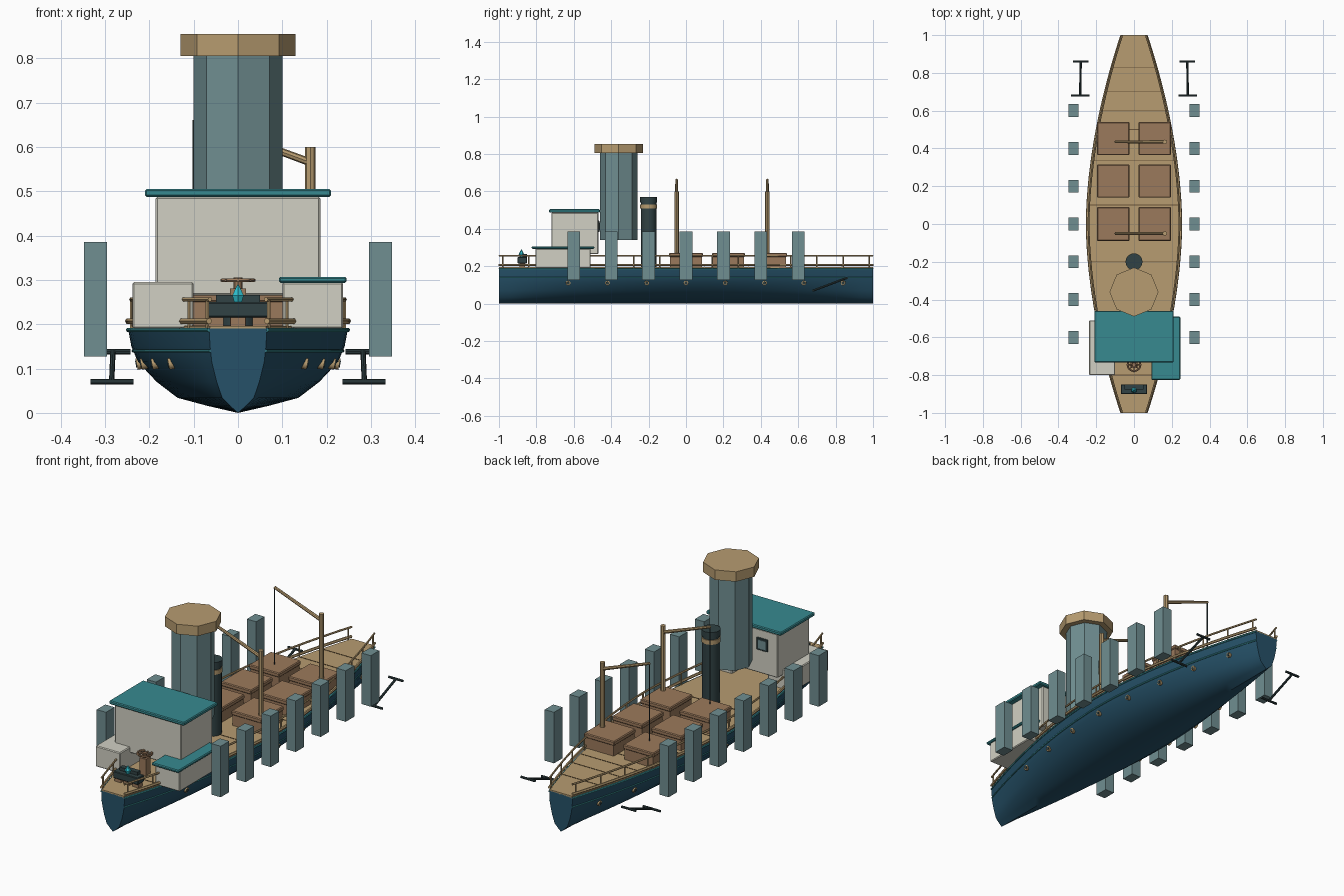
import bpy, bmesh, math
from mathutils import Vector

if "Cube" in bpy.data.objects:
    bpy.data.objects.remove(bpy.data.objects["Cube"])


def material(name, r, g, b):
    m = bpy.data.materials.new(name)
    m.diffuse_color = [(c / 255) ** 2.2 for c in (r, g, b)] + [1]
    m.use_nodes = True
    m.node_tree.nodes["Principled BSDF"].inputs["Base Color"].default_value = m.diffuse_color
    return m


NAVY = material("navy_hull", 42, 82, 104)
TEAL = material("teal_trim", 58, 137, 143)
TAN = material("tan_wood", 182, 155, 112)
BROWN = material("brown_crate", 154, 121, 92)
WHITE = material("cabin_white", 208, 207, 194)
SLATE = material("slate_blue", 111, 141, 144)
DARK = material("dark_iron", 52, 68, 70)
CYAN = material("cyan_crystal", 50, 190, 205)
SEAM = material("seam_brown", 105, 84, 58)


def finish(name, bm, mat, smooth=False):
    bmesh.ops.recalc_face_normals(bm, faces=bm.faces)
    me = bpy.data.meshes.new(name)
    bm.to_mesh(me)
    bm.free()
    me.materials.append(mat)
    ob = bpy.data.objects.new(name, me)
    bpy.context.collection.objects.link(ob)
    if smooth:
        bpy.ops.object.select_all(action='DESELECT')
        ob.select_set(True)
        bpy.context.view_layer.objects.active = ob
        bpy.ops.object.shade_smooth_by_angle(angle=math.radians(40))
    return ob


def box(name, mat, x0, x1, y0, y1, z0, z1, bevel=0.0):
    bm = bmesh.new()
    bmesh.ops.create_cube(bm, size=1)
    for v in bm.verts:
        v.co = Vector(((x0 + x1) / 2 + v.co.x * (x1 - x0),
                       (y0 + y1) / 2 + v.co.y * (y1 - y0),
                       (z0 + z1) / 2 + v.co.z * (z1 - z0)))
    if bevel:
        bmesh.ops.bevel(bm, geom=bm.edges[:], offset=bevel, segments=1, affect='EDGES')
    return finish(name, bm, mat)


def rod(name, mat, a, b, r0, r1=None, sides=8):
    """Straight round bar, optionally tapered, from a to b."""
    a, b = Vector(a), Vector(b)
    r1 = r0 if r1 is None else r1
    bm = bmesh.new()
    bmesh.ops.create_cone(bm, cap_ends=True, segments=sides, radius1=r0, radius2=r1,
                          depth=(b - a).length)
    q = Vector((0, 0, 1)).rotation_difference((b - a).normalized())
    for v in bm.verts:
        v.co = q @ v.co + (a + b) / 2
    return finish(name, bm, mat, smooth=sides > 8)


def tube(name, mat, pts, r, closed=False):
    """Round tube that follows a path."""
    bm = bmesh.new()
    pts = [Vector(p) for p in pts]
    n, rings = len(pts), []
    for i, p in enumerate(pts):
        nxt = pts[(i + 1) % n] if closed else pts[min(i + 1, n - 1)]
        prv = pts[i - 1] if closed else pts[max(i - 1, 0)]
        side = (nxt - prv).normalized().cross(Vector((0, 0, 1))).normalized()
        rings.append([bm.verts.new(p + side * r * math.cos(t) + Vector((0, 0, r * math.sin(t))))
                      for t in [k * math.pi / 3 for k in range(6)]])
    for i in range(n if closed else n - 1):
        A, B = rings[i], rings[(i + 1) % n]
        for k in range(6):
            bm.faces.new((A[k], A[(k + 1) % 6], B[(k + 1) % 6], B[k]))
    if not closed:
        bm.faces.new(rings[0])
        bm.faces.new(rings[-1])
    return finish(name, bm, mat, smooth=True)


# Hull shape: deck half width along the length, and one half section
def half_width(y):
    return 0.065 + 0.183 * (1 - min(abs(y), 1) ** 1.8)


SECTION = [(0, 0), (0.28, 0.016), (0.55, 0.034), (0.74, 0.07), (0.91, 0.115), (0.97, 0.15), (1, 0.19)]


def hull_x(y, z):
    for (f0, z0), (f1, z1) in zip(SECTION, SECTION[1:]):
        if z <= z1:
            return half_width(y) * (f0 + (f1 - f0) * (z - z0) / (z1 - z0))
    return half_width(y)


STATIONS = [-1 + i / 16 for i in range(33)]


def loft(name, mat, section, smooth):
    bm = bmesh.new()
    rows = [[bm.verts.new((half_width(y) * f, y, z)) for f, z in section] for y in STATIONS]
    m = len(section)
    for A, B in zip(rows, rows[1:]):
        for k in range(m):
            bm.faces.new((A[k], A[(k + 1) % m], B[(k + 1) % m], B[k]))
    bm.faces.new(rows[0])
    bm.faces.new(rows[-1])
    return finish(name, bm, mat, smooth)


loft("hull", NAVY, [(-f, z) for f, z in SECTION[:0:-1]] + SECTION, True)
loft("deck", TAN, [(-0.97, 0.185), (0.97, 0.185), (0.97, 0.196), (-0.97, 0.196)], False)
for y in (-0.8, -0.2, 0.1, 0.335, 0.5, 0.6, 0.7, 0.83):
    w = half_width(y) * 0.95
    box("deck_seam", SEAM, -w, w, y - 0.002, y + 0.002, 0.195, 0.1975)

# Hull trim, railings and portholes on both sides
for s in (-1, 1):
    tube("gunwale_trim", TEAL, [(s * half_width(y), y, 0.187) for y in STATIONS], 0.005)
    tube("side_stripe", TEAL, [(s * hull_x(y, 0.14), y, 0.14) for y in STATIONS], 0.004)
    tube("lower_rail", TAN, [(s * half_width(y), y, 0.207) for y in STATIONS], 0.007)
    tube("upper_rail", TAN, [(s * half_width(y) * 0.97, y, 0.256) for y in STATIONS], 0.005)
    for i in range(15):
        y = -0.98 + 0.14 * i
        x = s * half_width(y) * 0.97
        rod("rail_post", TAN, (x, y, 0.19), (x, y, 0.256), 0.004, sides=6)
    for i in range(8):
        y = -0.63 + 0.21 * i
        x = hull_x(y, 0.113)
        rod("porthole_rim", TAN, (s * (x - 0.01), y, 0.113), (s * (x + 0.005), y, 0.110), 0.013, sides=12)
        rod("porthole_glass", DARK, (s * (x - 0.01), y, 0.113), (s * (x + 0.007), y, 0.110), 0.008, sides=12)

    # Pillars alongside the hull
    for i in range(7):
        y = -0.6 + 0.2 * i
        xs = sorted((s * 0.295, s * 0.347))
        box("side_pillar", SLATE, xs[0], xs[1], y - 0.034, y + 0.034, 0.127, 0.385)

    # Anchors
    rod("anchor_shank", DARK, (s * 0.285, 0.68, 0.07), (s * 0.282, 0.86, 0.138), 0.006)
    rod("anchor_arms", DARK, (s * 0.236, 0.68, 0.07), (s * 0.333, 0.68, 0.07), 0.006)
    rod("anchor_stock", DARK, (s * 0.242, 0.86, 0.138), (s * 0.322, 0.86, 0.138), 0.006)

    # Cargo crates with lids
    for y0, y1 in ((-0.09, 0.09), (0.14, 0.315), (0.365, 0.54)):
        xs = sorted((s * 0.025, s * 0.195))
        box("crate", BROWN, xs[0] + 0.005, xs[1] - 0.005, y0 + 0.005, y1 - 0.005, 0.19, 0.255)
        box("crate_lid", BROWN, xs[0], xs[1], y0, y1, 0.25, 0.272, 0.004)

    # Rear cabin windows
    box("window_frame", DARK, s * 0.1 - 0.031, s * 0.1 + 0.031, -0.475, -0.463, 0.382, 0.445, 0.003)
    box("window_pane", SLATE, s * 0.1 - 0.021, s * 0.1 + 0.021, -0.465, -0.461, 0.392, 0.435)

# Cargo cranes
for y in (-0.05, 0.435):
    rod("crane_mast", TAN, (0.163, y, 0.19), (0.163, y, 0.6), 0.012)
    rod("crane_boom", TAN, (0.163, y, 0.565), (-0.1, y, 0.662), 0.009, 0.007)
    rod("crane_cable", DARK, (-0.1, y, 0.66), (-0.1, y, 0.27), 0.003, sides=6)

# Cabins and roofs
box("bridge_cabin", WHITE, -0.186, 0.186, -0.72, -0.468, 0.265, 0.487, 0.004)
box("bridge_roof", TEAL, -0.21, 0.21, -0.732, -0.46, 0.487, 0.505, 0.004)
box("left_cabin", WHITE, -0.238, -0.1, -0.8, -0.51, 0.19, 0.295, 0.004)
box("right_cabin", WHITE, 0.1, 0.237, -0.805, -0.51, 0.19, 0.295, 0.004)
box("right_cabin_roof", TEAL, 0.092, 0.245, -0.825, -0.49, 0.293, 0.307, 0.004)

# Large eight-sided funnel with cap
rod("funnel", SLATE, (0, -0.36, 0.34), (0, -0.36, 0.81), 0.1)
rod("funnel_cap", TAN, (0, -0.36, 0.805), (0, -0.36, 0.855), 0.13)

# Small smokestack with band
rod("smokestack", DARK, (0, -0.2, 0.19), (0, -0.2, 0.57), 0.041, sides=16)
rod("smokestack_band", TAN, (0, -0.2, 0.508), (0, -0.2, 0.53), 0.045, sides=16)
rod("smokestack_rim", DARK, (0, -0.2, 0.54), (0, -0.2, 0.57), 0.045, sides=16)

# Steering wheel on a pedestal
WY = -0.745
box("wheel_pedestal", BROWN, -0.018, 0.018, WY - 0.018, WY + 0.018, 0.19, 0.28)
rod("wheel_hub", BROWN, (0, WY, 0.275), (0, WY, 0.305), 0.01)
tube("wheel_rim", BROWN, [(0.034 * math.cos(t), WY + 0.034 * math.sin(t), 0.299)
                          for t in [k * math.pi / 8 for k in range(16)]], 0.005, True)
for k in range(4):
    c, d = 0.04 * math.cos(k * math.pi / 4), 0.04 * math.sin(k * math.pi / 4)
    rod("wheel_spoke", BROWN, (-c, WY - d, 0.299), (c, WY + d, 0.299), 0.003, sides=6)

# Bow console holding a crystal
for x in (-0.05, 0, 0.05):
    box("console_leg", BROWN, x - 0.017, x + 0.017, -0.89, -0.86, 0.19, 0.22)
box("bow_console", DARK, -0.07, 0.07, -0.9, -0.85, 0.215, 0.25, 0.003)
box("console_ledge", DARK, -0.05, 0.05, -0.875, -0.85, 0.25, 0.266)
rod("crystal", CYAN, (0, -0.88, 0.265), (0, -0.88, 0.29), 0.015, 0.001, 6)
rod("crystal_base", CYAN, (0, -0.88, 0.248), (0, -0.88, 0.265), 0.009, 0.015, 6)
